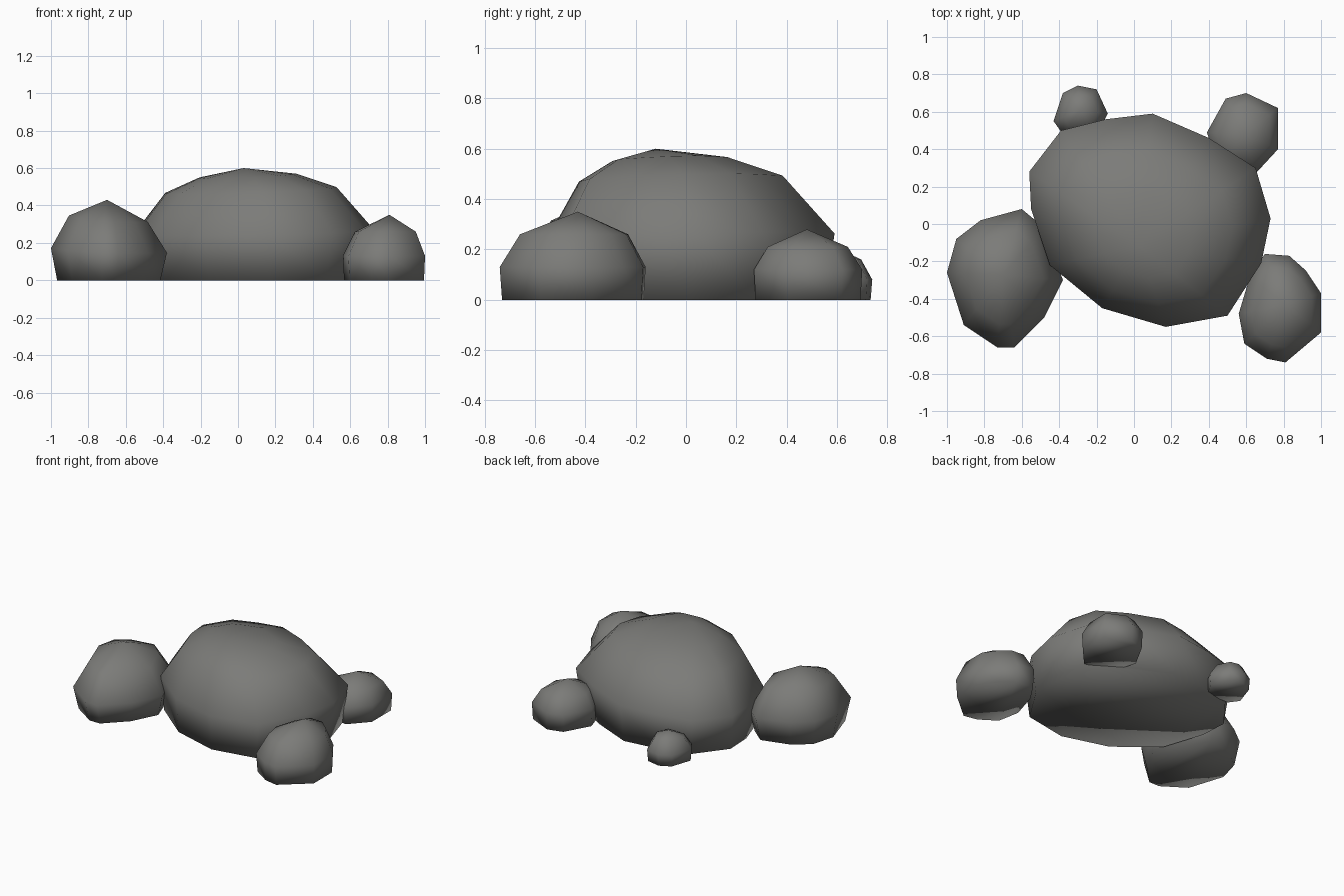
import bpy
import bmesh
from mathutils import Vector

default_cube = bpy.data.objects.get("Cube")
if default_cube:
    bpy.data.objects.remove(default_cube, do_unlink=True)

# Single stone colour
stone = bpy.data.materials.new("grey_stone")
stone.use_nodes = True
stone_colour = (0.2, 0.2, 0.19, 1)
stone.diffuse_color = stone_colour
stone.node_tree.nodes["Principled BSDF"].inputs["Base Color"].default_value = stone_colour


def make_rock(name, outline, peak, rings, tilt=(0, 0)):
    """Loft a faceted rock from its plan outline; rings are (scale, height)."""
    bm = bmesh.new()
    centre = Vector(peak[:2])
    tilt = Vector(tilt)

    def place(point, height):
        lean = tilt.dot(point - centre) * height / peak[2]
        return bm.verts.new((point.x, point.y, height + lean))

    loops = []
    for scale, height in rings:
        loops.append([place(centre.lerp(Vector(p), scale), height) for p in outline])

    # Side bands
    count = len(outline)
    for lower, upper in zip(loops, loops[1:]):
        for i in range(count):
            j = (i + 1) % count
            bm.faces.new((lower[i], lower[j], upper[j], upper[i]))

    # Flat underside and pointed crown
    bm.faces.new(loops[0])
    tip = place(centre, peak[2])
    crown = loops[-1]
    for i in range(count):
        bm.faces.new((crown[i], crown[(i + 1) % count], tip))

    bmesh.ops.recalc_face_normals(bm, faces=bm.faces)
    for face in bm.faces:
        face.smooth = True
    mesh = bpy.data.meshes.new(name)
    bm.to_mesh(mesh)
    bm.free()
    mesh.materials.append(stone)
    rock = bpy.data.objects.new(name, mesh)
    bpy.context.collection.objects.link(rock)


def ring_profile(rim, shoulder, shoulder_scale, base_scale=0.95):
    """Base edge, widest rim and shoulder of a small rock."""
    return [(base_scale, 0), (1, rim), (shoulder_scale, shoulder)]


# Large central boulder, its peak set towards the front
make_rock(
    "central_boulder",
    [(-.56, .28), (-.39, .5), (-.15, .56), (.1, .59), (.4, .46), (.65, .3),
     (.73, .03), (.68, -.21), (.5, -.49), (.17, -.55), (-.17, -.45),
     (-.45, -.22), (-.55, .08)],
    (.03, -.12, .6),
    [(.95, 0), (1, .25), (.71, .475), (.4, .555)],
    tilt=(.05, .04))

# Tall rock at the front right
make_rock(
    "front_right_rock",
    [(-1, -.26), (-.95, -.08), (-.82, .02), (-.6, .08), (-.48, -.02),
     (-.38, -.3), (-.48, -.5), (-.64, -.66), (-.73, -.66), (-.91, -.54)],
    (-.7, -.27, .43),
    ring_profile(.16, .33, .68, .89),
    tilt=(-.1, .08))

# Medium rock at the front left
make_rock(
    "front_left_rock",
    [(.56, -.48), (.62, -.28), (.7, -.16), (.83, -.17), (.92, -.25),
     (1, -.37), (1, -.58), (.81, -.74), (.71, -.72), (.59, -.64)],
    (.81, -.43, .35),
    ring_profile(.13, .26, .74, .97))

# Smaller rock at the back left
make_rock(
    "back_left_rock",
    [(.39, .49), (.49, .67), (.6, .7), (.77, .62), (.77, .4), (.65, .27), (.45, .3)],
    (.59, .48, .28),
    ring_profile(.12, .21, .74, .97))

# Smallest rock at the back right
make_rock(
    "back_right_rock",
    [(-.43, .55), (-.38, .7), (-.3, .74), (-.2, .72), (-.14, .59), (-.2, .48), (-.38, .48)],
    (-.29, .61, .2),
    ring_profile(.08, .16, .66))
